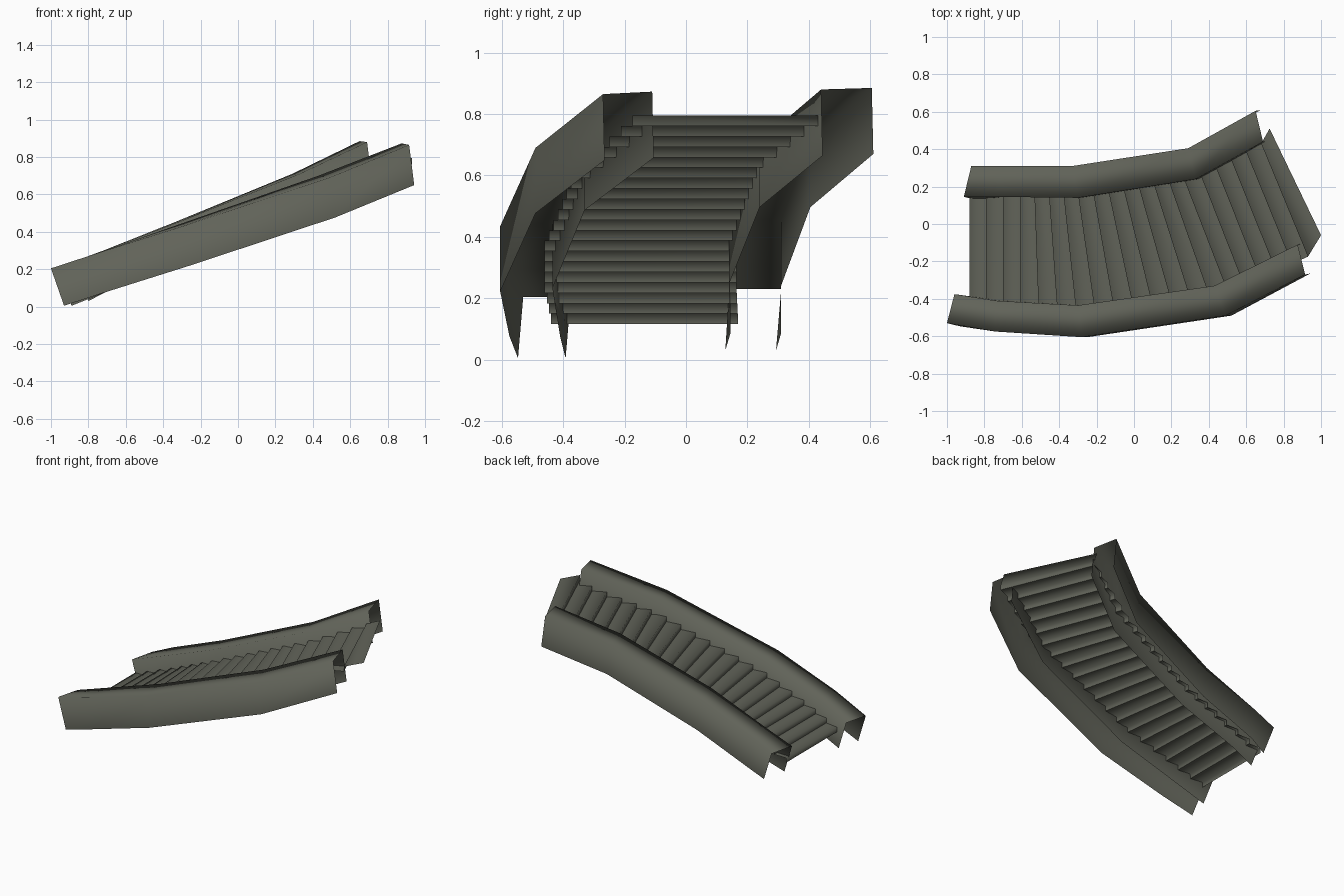
import bpy
from mathutils import Vector

if "Cube" in bpy.data.objects:
    bpy.data.objects.remove(bpy.data.objects["Cube"])

# One dark stone colour
stone = bpy.data.materials.new("dark_grey_green")
stone.diffuse_color = (0.12, 0.125, 0.10, 1)
stone.use_nodes = True
stone.node_tree.nodes["Principled BSDF"].inputs["Base Color"].default_value = stone.diffuse_color


def make_object(name, verts, faces):
    mesh = bpy.data.meshes.new(name)
    mesh.from_pydata([tuple(v) for v in verts], [], faces)
    mesh.materials.append(stone)
    for p in mesh.polygons:
        p.use_smooth = True
    mesh.update()
    ob = bpy.data.objects.new(name, mesh)
    bpy.context.collection.objects.link(ob)
    return ob


# Side rails: inverted open channels; each station is (outer top, inner top, drop)
def rail(name, stations, flip):
    verts, faces = [], []
    for outer, inner, drop in stations:
        o, i, d = Vector(outer), Vector(inner), Vector(drop)
        verts += [o + d, o, i, i + d]
    for s in range(len(stations) - 1):
        for k in range(3):
            a, b = s * 4 + k, s * 4 + 4 + k
            f = (a, b, b + 1, a + 1)
            faces.append(f[::-1] if flip else f)
    return make_object(name, verts, faces)


start = (0.07, -0.017, -0.20)
mid = (0.03, 0.0, -0.213)
end = (0.027, 0.005, -0.215)

rail("near_side_rail", [
    ((-1.0, -0.53, 0.205), (-0.96, -0.375, 0.205), start),
    ((-0.74, -0.575, 0.29), (-0.74, -0.41, 0.29), mid),
    ((-0.28, -0.605, 0.435), (-0.30, -0.435, 0.445), mid),
    ((0.49, -0.49, 0.69), (0.43, -0.33, 0.70), mid),
    ((0.915, -0.27, 0.865), (0.875, -0.11, 0.873), end)], False)

rail("far_side_rail", [
    ((-0.87, 0.31, 0.23), (-0.91, 0.145, 0.23), start),
    ((-0.72, 0.31, 0.30), (-0.72, 0.145, 0.30), mid),
    ((-0.33, 0.31, 0.455), (-0.30, 0.14, 0.46), mid),
    ((0.29, 0.405, 0.71), (0.33, 0.24, 0.71), mid),
    ((0.65, 0.605, 0.885), (0.69, 0.44, 0.88), end)], True)

# Steps: thin tread and front riser, following the two edges of the curved flight
flight = [
    (0, (-0.88, 0.17), (-0.88, -0.44)),
    (3, (-0.61, 0.165), (-0.61, -0.46)),
    (7, (-0.30, 0.165), (-0.21, -0.46)),
    (14, (0.26, 0.26), (0.50, -0.36)),
    (19, (0.68, 0.43), (0.93, -0.175)),
    (20, (0.725, 0.51), (1.0, -0.06))]


def edge_points(t):
    for (t0, l0, r0), (t1, l1, r1) in zip(flight, flight[1:]):
        if t <= t1:
            f = (t - t0) / (t1 - t0)
            return Vector(l0).lerp(Vector(l1), f), Vector(r0).lerp(Vector(r1), f)


for n in range(20):
    (l0, r0), (l1, r1) = edge_points(n), edge_points(n + 1)
    z = 0.15 + n * 0.645 / 19
    low = z - 0.034
    verts = [(*l0, low), (*r0, low), (*r0, z), (*l0, z), (*r1, z), (*l1, z)]
    make_object(f"step_{n + 1:02d}", verts, [(0, 1, 2, 3), (3, 2, 4, 5)])
